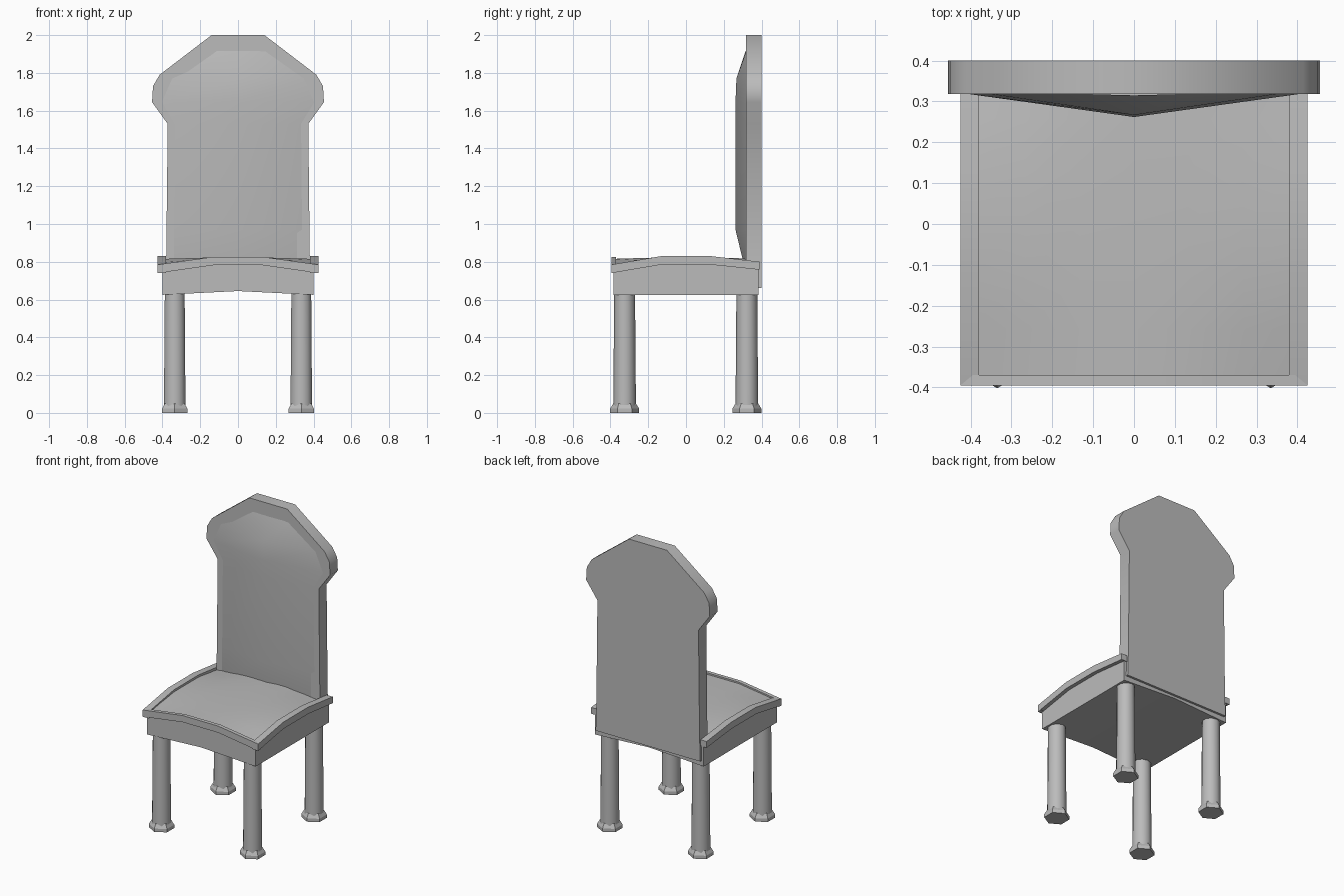
import bpy, bmesh, math
from mathutils import Matrix, Vector

cube = bpy.data.objects.get("Cube")
if cube:
    bpy.data.objects.remove(cube, do_unlink=True)

GREY = (0.5, 0.5, 0.5, 1)
grey = bpy.data.materials.new("plain grey")
grey.use_nodes = True
grey.diffuse_color = GREY
grey.node_tree.nodes["Principled BSDF"].inputs["Base Color"].default_value = GREY


def finish(name, bm, angle=40):
    bmesh.ops.recalc_face_normals(bm, faces=bm.faces)
    mesh = bpy.data.meshes.new(name)
    bm.to_mesh(mesh)
    bm.free()
    mesh.materials.append(grey)
    ob = bpy.data.objects.new(name, mesh)
    bpy.context.collection.objects.link(ob)
    bpy.ops.object.select_all(action="DESELECT")
    ob.select_set(True)
    bpy.context.view_layer.objects.active = ob
    bpy.ops.object.shade_smooth_by_angle(angle=math.radians(angle))
    return ob


def prism(name, profile, place, a, b):
    """Extrude a closed 2D profile; place(u, z, depth) gives the 3D point."""
    bm = bmesh.new()
    ends = [[bm.verts.new(place(u, z, d)) for u, z in profile] for d in (a, b)]
    bm.faces.new(ends[0])
    bm.faces.new(ends[1])
    n = len(profile)
    for i in range(n):
        j = (i + 1) % n
        bm.faces.new((ends[0][i], ends[0][j], ends[1][j], ends[1][i]))
    return finish(name, bm)


def along_x(u, z, d):
    return Vector((u, d, z))


def along_y(u, z, d):
    return Vector((d, u, z))


def arch(t):
    """1 in the middle third of the seat, falling to 0 at its edge."""
    return min(1, max(0, (0.4 - abs(t)) / 0.267))


# Seat block: arched upholstered top, slightly arched underside
bm = bmesh.new()
bmesh.ops.create_cube(bm, size=2)
bmesh.ops.subdivide_edges(bm, edges=bm.edges[:], cuts=5, use_grid_fill=True)
for v in bm.verts:
    x, y, t = v.co.x * 0.4, v.co.y * 0.385, (v.co.z + 1) / 2
    top = 0.775 + 0.04 * (1 - (1 - arch(x)) * (1 - arch(y)))
    top += 0.008 * arch(x) * arch(y)
    low = 0.625 + 0.02 * (1 - abs(x) / 0.4)
    v.co = (x, y, low + (top - low) * t)
finish("seat", bm)

# Raised rails round the front and sides of the seat
front = [(-0.425, 0.74), (-0.13, 0.782), (0.13, 0.782), (0.425, 0.74),
         (0.425, 0.785), (0.13, 0.826), (-0.13, 0.826), (-0.425, 0.785)]
prism("front_rail", front, along_x, -0.395, -0.37)
side = [(-0.395, 0.74), (-0.13, 0.785), (0.13, 0.785), (0.39, 0.758),
        (0.39, 0.8), (0.13, 0.83), (-0.13, 0.83), (-0.395, 0.785)]
for s, label in ((1, "left"), (-1, "right")):
    prism(label + "_rail", side, along_y, s * 0.38, s * 0.425)

# Backrest panel with a flared, faceted crown
half = [(0.385, 0.66), (0.38, 0.82), (0.372, 1.53), (0.455, 1.645),
        (0.45, 1.73), (0.415, 1.79), (0.14, 2.0)]
outline = half + [(-x, z) for x, z in reversed(half)]
prism("back_panel", outline, along_x, 0.318, 0.4)

# Back cushion: rows of height, half width and depth of the centre crest
rows = [(0.78, 0.345, 0.308), (0.97, 0.345, 0.262), (1.53, 0.34, 0.262),
        (1.645, 0.41, 0.262), (1.77, 0.355, 0.267), (1.915, 0.15, 0.315)]
bm = bmesh.new()
grid = [[bm.verts.new(p) for p in
         ((-w, 0.319, z), (0, y, z), (w, 0.319, z))] for z, w, y in rows]
for lower, upper in zip(grid, grid[1:]):
    for i in range(2):
        bm.faces.new((lower[i], lower[i + 1], upper[i + 1], upper[i]))
finish("back_cushion", bm, 60)


# Legs: round shaft with a six-sided foot
def cone(bm, sides, r1, r2, z1, z2, turn=0):
    m = Matrix.Translation((0, 0, (z1 + z2) / 2)) @ Matrix.Rotation(turn, 4, "Z")
    bmesh.ops.create_cone(bm, cap_ends=True, segments=sides, radius1=r1,
                          radius2=r2, depth=z2 - z1, matrix=m)


for y, end in ((-0.325, "front"), (0.322, "back")):
    for s, label in ((1, "left"), (-1, "right")):
        bm = bmesh.new()
        cone(bm, 10, 0.06, 0.055, 0.02, 0.66)
        cone(bm, 6, 0.077, 0.077, 0, 0.022)
        cone(bm, 6, 0.077, 0.06, 0.022, 0.05)
        bmesh.ops.translate(bm, verts=bm.verts, vec=(s * 0.335, y, 0))
        finish(f"{end}_{label}_leg", bm)
